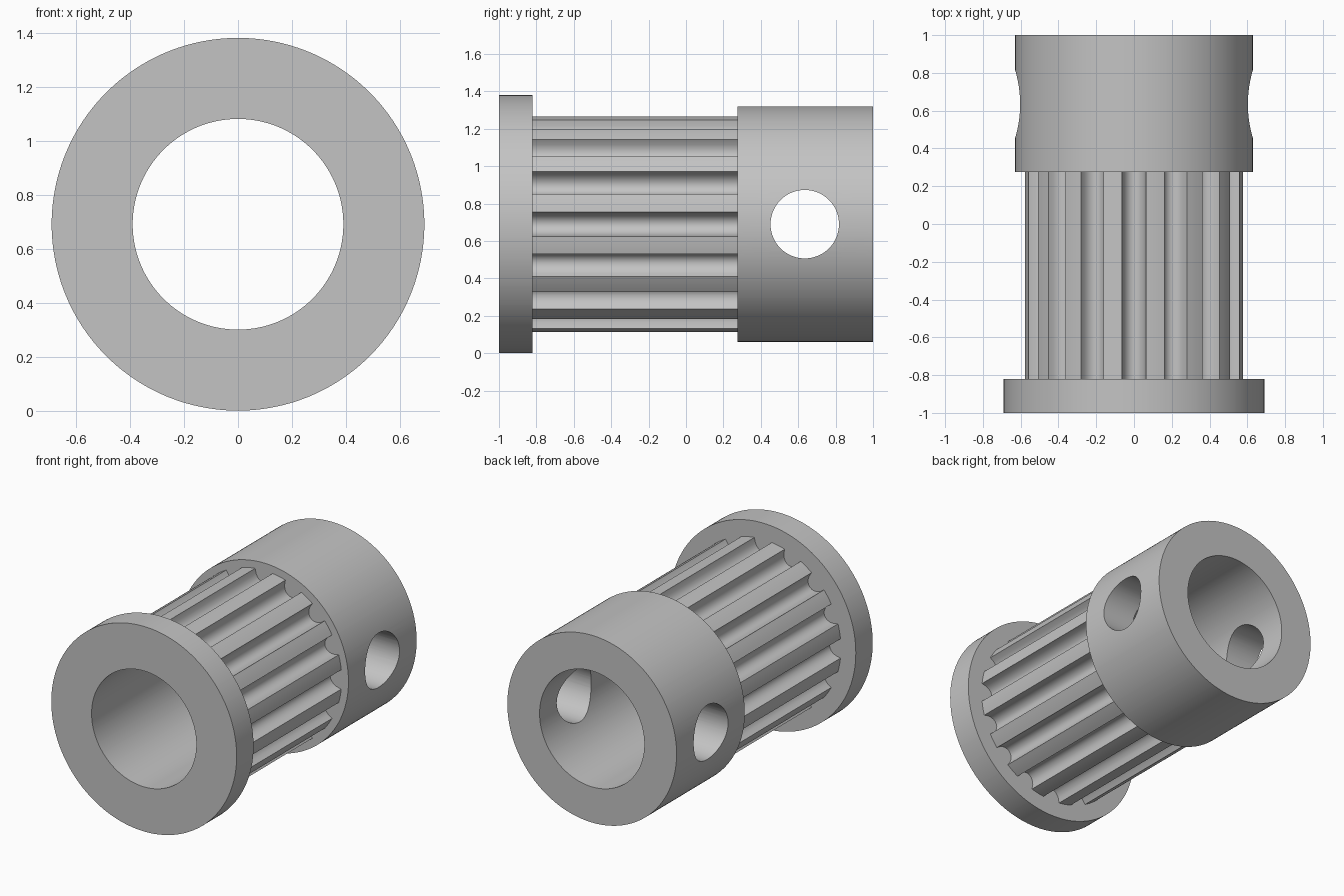
import bpy
import bmesh
import math

cube = bpy.data.objects.get("Cube")
if cube:
    bpy.data.objects.remove(cube, do_unlink=True)

TEETH = 16
BORE, FLANGE, BARREL, HUB = 0.39, 0.69, 0.58, 0.63
AXIS_Z = FLANGE
GROOVE_HALF = 0.112   # half angle of one groove
GROOVE_DEPTH = 0.085
GROOVE_STEPS = 10
LAND_STEPS = 4
PITCH = 2 * math.pi / TEETH

metal = bpy.data.materials.new("grey metal")
metal.use_nodes = True
grey = (0.55, 0.55, 0.55, 1)
metal.diffuse_color = grey
metal.node_tree.nodes["Principled BSDF"].inputs["Base Color"].default_value = grey

# Angles and groove depths shared by every ring
stations = []
for tooth in range(TEETH):
    middle = tooth * PITCH
    for i in range(GROOVE_STEPS + 1):
        t = math.pi * i / GROOVE_STEPS
        depth = GROOVE_DEPTH * max(math.sin(t), 0) ** 0.8
        stations.append((middle - GROOVE_HALF * math.cos(t), depth))
    land = PITCH - 2 * GROOVE_HALF
    for i in range(1, LAND_STEPS):
        stations.append((middle + GROOVE_HALF + land * i / LAND_STEPS, 0))

# Rings from the front of the bore, over the outside, to the back of the bore
sections = [
    (BORE, -1, False),
    (FLANGE, -1, False), (FLANGE, -0.82, False),
    (BARREL, -0.82, True), (BARREL, 0.275, True),
    (HUB, 0.275, False), (HUB, 1, False),
    (BORE, 1, False),
]

bm = bmesh.new()
rings = []
for radius, y, grooved in sections:
    ring = []
    for angle, depth in stations:
        r = radius - depth if grooved else radius
        ring.append(bm.verts.new((r * math.cos(angle), y, AXIS_Z + r * math.sin(angle))))
    rings.append(ring)

count = len(stations)
for k, ring in enumerate(rings):
    following = rings[(k + 1) % len(rings)]
    for i in range(count):
        j = (i + 1) % count
        bm.faces.new((ring[i], ring[j], following[j], following[i]))
bmesh.ops.recalc_face_normals(bm, faces=bm.faces)

mesh = bpy.data.meshes.new("toothed_pulley")
bm.to_mesh(mesh)
bm.free()
mesh.materials.append(metal)
pulley = bpy.data.objects.new("toothed_pulley", mesh)
bpy.context.collection.objects.link(pulley)

# Screw hole straight through both sides of the hub
bpy.ops.mesh.primitive_cylinder_add(
    vertices=64, radius=0.183, depth=2,
    location=(0, 0.635, AXIS_Z), rotation=(0, math.pi / 2, 0))
cutter = bpy.context.object
cutter.name = "screw_hole_cutter"
cutter.hide_render = True
cutter.data.materials.append(metal)

hole = pulley.modifiers.new("screw_hole", 'BOOLEAN')
hole.operation = 'DIFFERENCE'
hole.solver = 'EXACT'
hole.object = cutter

bpy.ops.object.select_all(action='DESELECT')
pulley.select_set(True)
bpy.context.view_layer.objects.active = pulley
bpy.ops.object.modifier_apply(modifier=hole.name)
bpy.data.objects.remove(cutter, do_unlink=True)
bpy.ops.object.shade_smooth_by_angle(angle=math.radians(30))
